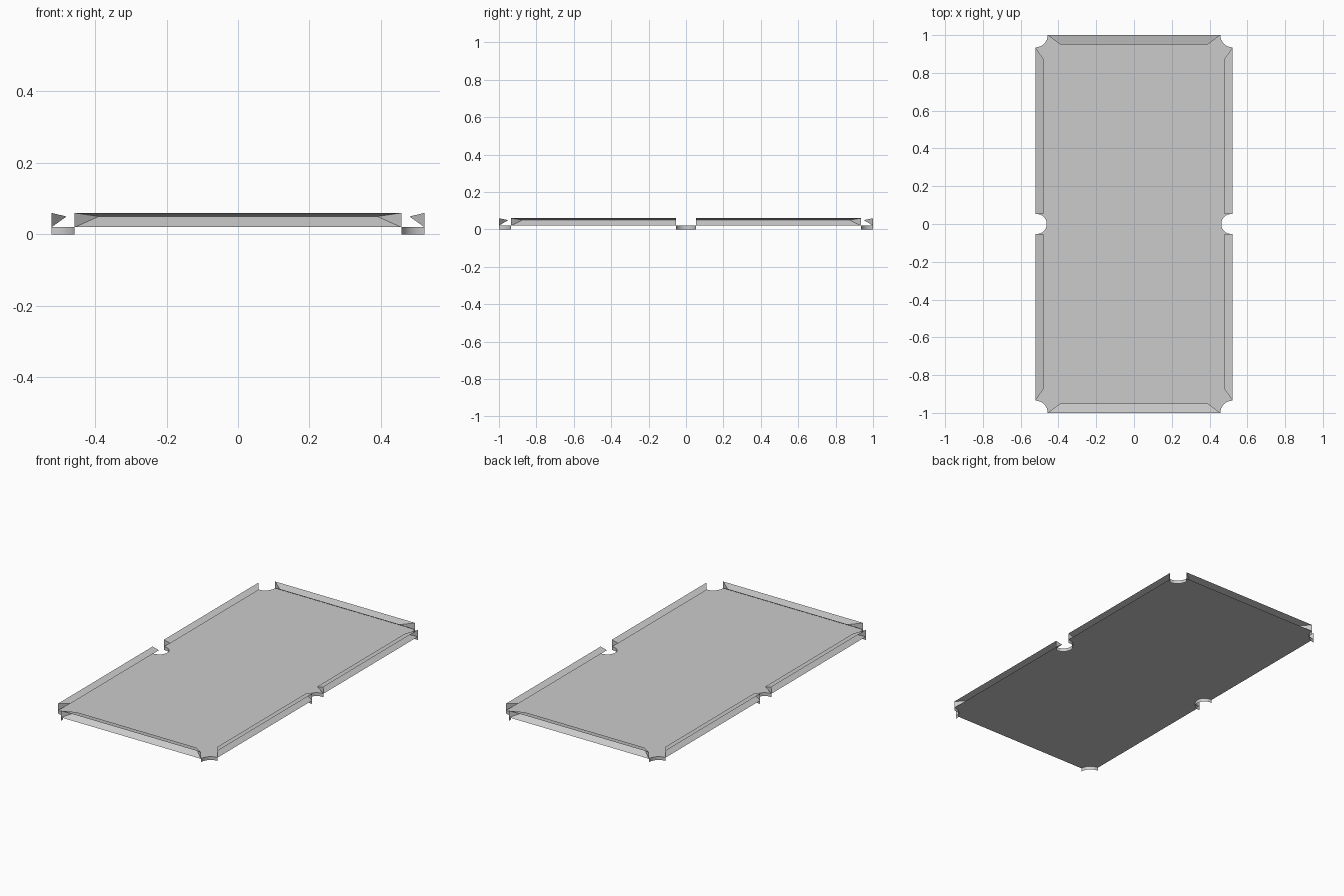
import bpy, bmesh
from math import acos, cos, sin, pi
from mathutils import Matrix

if "Cube" in bpy.data.objects:
    bpy.data.objects.remove(bpy.data.objects["Cube"])

HALF_W, HALF_L = 0.522, 1.0
BED_Z, TOP_Z, NOSE_Z = 0.02, 0.06, 0.05
CORNER_R, SIDE_R, SIDE_X = 0.065, 0.053, 0.515

grey = bpy.data.materials.new("plain grey")
grey.use_nodes = True
grey.diffuse_color = (0.6, 0.6, 0.6, 1)
grey.node_tree.nodes["Principled BSDF"].inputs["Base Color"].default_value = (0.6, 0.6, 0.6, 1)


def finish(name, bm):
    mesh = bpy.data.meshes.new(name)
    bm.to_mesh(mesh)
    bm.free()
    mesh.materials.append(grey)
    obj = bpy.data.objects.new(name, mesh)
    bpy.context.collection.objects.link(obj)
    return obj


def arc(cx, cy, r, start, sweep, steps):
    angles = [start - sweep * i / steps for i in range(steps + 1)]
    return [(cx + r * cos(a), cy + r * sin(a)) for a in angles]


# Pocket cut-outs, in order around the table
a = acos((HALF_W - SIDE_X) / SIDE_R)
side_sweep = 2 * (pi - a)
pockets = [
    ("right_rear_pocket", arc(-HALF_W, HALF_L, CORNER_R, 0, pi / 2, 8)),
    ("right_middle_pocket", arc(-SIDE_X, 0, SIDE_R, pi - a, side_sweep, 16)),
    ("right_front_pocket", arc(-HALF_W, -HALF_L, CORNER_R, pi / 2, pi / 2, 8)),
    ("left_front_pocket", arc(HALF_W, -HALF_L, CORNER_R, pi, pi / 2, 8)),
    ("left_middle_pocket", arc(SIDE_X, 0, SIDE_R, -a, side_sweep, 16)),
    ("left_rear_pocket", arc(HALF_W, HALF_L, CORNER_R, -pi / 2, pi / 2, 8)),
]

# Flat bed with the pockets cut out of its outline
bm = bmesh.new()
bm.faces.new([bm.verts.new((x, y, BED_Z)) for _, pts in pockets for x, y in pts])
bmesh.ops.triangulate(bm, faces=bm.faces[:])
finish("bed", bm)

# Thin curved wall hanging below each pocket edge
for name, pts in pockets:
    bm = bmesh.new()
    top = [bm.verts.new((x, y, BED_Z)) for x, y in pts]
    low = [bm.verts.new((x, y, 0)) for x, y in pts]
    for i in range(len(pts) - 1):
        bm.faces.new((top[i], low[i], low[i + 1], top[i + 1]))
    obj = finish(name + "_wall", bm)
    for poly in obj.data.polygons:
        poly.use_smooth = True


def cushion(name, start, end, depth, nose_start, nose_end, edge, turn):
    """Wedge running along x, outer edge at y = edge, open at the back."""
    bm = bmesh.new()
    nose_y = edge - depth
    t0, n0, b0 = [bm.verts.new(p) for p in (
        (start, edge, TOP_Z), (nose_start, nose_y, NOSE_Z), (start, edge, BED_Z))]
    t1, n1, b1 = [bm.verts.new(p) for p in (
        (end, edge, TOP_Z), (nose_end, nose_y, NOSE_Z), (end, edge, BED_Z))]
    bm.faces.new((t0, n0, n1, t1))   # sloping top
    bm.faces.new((n0, b0, b1, n1))   # undercut
    bm.faces.new((t0, b0, n0))       # end caps
    bm.faces.new((t1, n1, b1))
    bmesh.ops.transform(bm, matrix=Matrix.Rotation(turn, 4, "Z"), verts=bm.verts[:])
    finish(name, bm)


# End cushions
end_x = HALF_W - CORNER_R
for name, turn in (("rear_cushion", 0), ("front_cushion", pi)):
    cushion(name, -end_x, end_x, 0.05, -0.39, 0.39, HALF_L, turn)

# Side cushions, two on each long side
end_y = HALF_L - CORNER_R
for side, turn, first, second in (("left", -pi / 2, "rear", "front"),
                                  ("right", pi / 2, "front", "rear")):
    cushion(f"{side}_{first}_cushion", -end_y, -SIDE_R, 0.042, -0.875, -SIDE_R, HALF_W, turn)
    cushion(f"{side}_{second}_cushion", SIDE_R, end_y, 0.042, SIDE_R, 0.875, HALF_W, turn)
